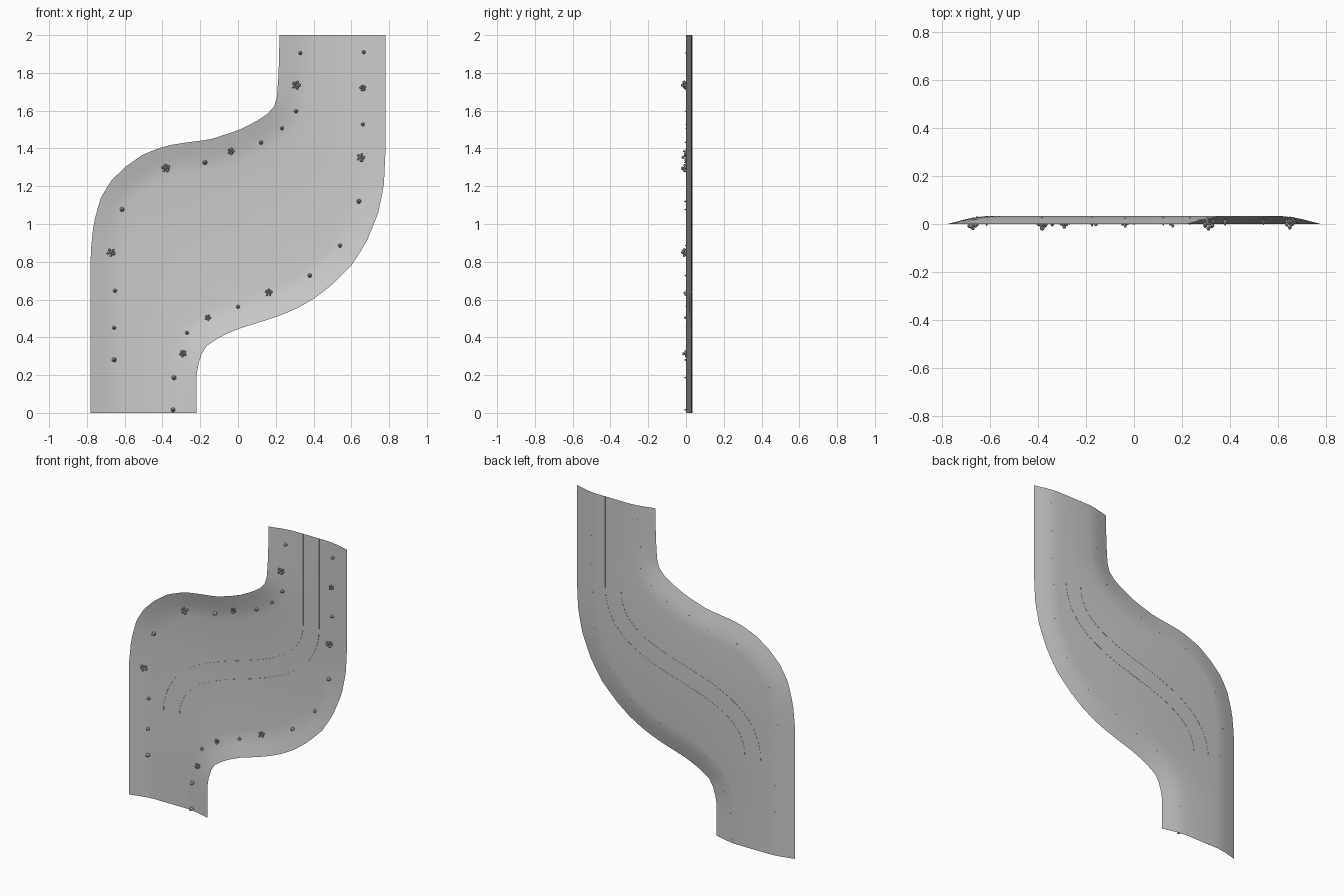
import bpy, bmesh, math, random
from mathutils import Vector, Matrix

if "Cube" in bpy.data.objects:
    bpy.data.objects.remove(bpy.data.objects["Cube"])

random.seed(4)

# Outline control points (x, z) of the two banks
LEFT = [(-.78, 0), (-.78, .4), (-.78, .85), (-.765, 1), (-.73, 1.13), (-.68, 1.22), (-.6, 1.3),
        (-.5, 1.37), (-.38, 1.415), (-.27, 1.432), (-.15, 1.447), (0, 1.495), (.1, 1.545),
        (.18, 1.6), (.205, 1.65), (.215, 1.8), (.22, 2)]
RIGHT = [(-.22, 0), (-.22, .2), (-.205, .28), (-.18, .345), (-.1, .4), (0, .445), (.1, .475),
         (.2, .507), (.3, .547), (.4, .603), (.5, .68), (.605, .785), (.68, .905), (.74, 1.05),
         (.772, 1.2), (.78, 1.37), (.78, 2)]
# Bank profile: distance inward from the edge, depth in y
BANK = [(0, 0), (.04, .010), (.08, .0205), (.12, .028), (.16, .0325)]
FLOOR_Y = .0325


def resample(points, n):
    pts = [Vector(p) for p in points]
    total = [0]
    for a, b in zip(pts, pts[1:]):
        total.append(total[-1] + (b - a).length)
    out = []
    for i in range(n + 1):
        s = total[-1] * i / n
        k = min(next((j for j in range(1, len(pts)) if total[j] >= s - 1e-9), len(pts) - 1), len(pts) - 1)
        t = (s - total[k - 1]) / (total[k] - total[k - 1])
        out.append(pts[k - 1].lerp(pts[k], min(t, 1)))
    return out


def normals(path):
    # Left-hand normal of each path point, horizontal at both tile ends
    res = []
    for i in range(len(path)):
        d = (path[min(i + 1, len(path) - 1)] - path[max(i - 1, 0)]).normalized()
        if i in (0, len(path) - 1):
            d = Vector((0, 1))
        res.append(Vector((-d.y, d.x)))
    return res


def finish(bm, name, angle=None):
    bmesh.ops.recalc_face_normals(bm, faces=bm.faces)
    mesh = bpy.data.meshes.new(name)
    bm.to_mesh(mesh)
    bm.free()
    obj = bpy.data.objects.new(name, mesh)
    bpy.context.collection.objects.link(obj)
    if angle:
        bpy.ops.object.select_all(action='DESELECT')
        obj.select_set(True)
        bpy.context.view_layer.objects.active = obj
        bpy.ops.object.shade_smooth_by_angle(angle=math.radians(angle))
    return obj


def loft(rows, name, closed=False, angle=None):
    bm = bmesh.new()
    grid = [[bm.verts.new(p) for p in row] for row in rows]
    n = len(grid[0])
    for a, b in zip(grid, grid[1:]):
        for j in range(n if closed else n - 1):
            k = (j + 1) % n
            bm.faces.new((a[j], a[k], b[k], b[j]))
    if closed:
        bm.faces.new(grid[0])
        bm.faces.new(grid[-1][::-1])
    return finish(bm, name, angle)


# Ground sheet: two sloping banks joined by a flat floor
left, right = resample(LEFT, 48), resample(RIGHT, 48)
rows = []
for l, nl, r, nr in zip(left, normals(left), right, normals(right)):
    row = [(l - nl * d, y) for d, y in BANK] + [(r + nr * d, y) for d, y in reversed(BANK)]
    rows.append([(p.x, y, p.y) for p, y in row])
loft(rows, "ground_sheet", angle=40)


# S-shaped lane centre line
def bezier(p, t):
    u = 1 - t
    return sum((Vector(q) * w for q, w in zip(p, (u**3, 3*u*u*t, 3*u*t*t, t**3))), Vector((0, 0)))


half = [bezier([(-.5, .58), (-.5, .83), (-.28, .92), (0, 1)], i / 14) for i in range(15)]
lane = [Vector((-.5, 0))] + half
lane += [Vector((-p.x, 2 - p.y)) for p in reversed(lane[:-1])]

# Thin lane borders set into the floor
for name, off in (("lane_border_left", .057), ("lane_border_right", -.057)):
    rows = []
    for p, n in zip(lane, normals(lane)):
        rows.append([((p + n * (off + w)).x, FLOOR_Y + y, (p + n * (off + w)).y)
                     for w, y in ((-.002, -.002), (.002, -.002), (.002, .001), (-.002, .001))])
    loft(rows, name, closed=True)


def ground_y(x, z):
    # Depth of the bank at a point, from its distance to the nearest edge
    q = Vector((x, z))
    d = min((q - p).length for p in resample(LEFT, 150) + resample(RIGHT, 150))
    for (a, ya), (b, yb) in zip(BANK, BANK[1:]):
        if d <= b:
            return ya + (yb - ya) * (d - a) / (b - a)
    return FLOOR_Y


TO_FRONT = Matrix.Rotation(math.radians(90), 4, 'X')  # local +z points to -y


def stem(bm, x, z, y0, y1, r1, r2, seg):
    m = Matrix.Translation((x, (y0 + y1) / 2, z)) @ TO_FRONT
    bmesh.ops.create_cone(bm, cap_ends=True, segments=seg, radius1=r1, radius2=r2,
                          depth=y0 - y1, matrix=m)


# Small pointed trees
PINES = [(.33, 1.905), (.666, 1.91), (.307, 1.597), (.661, 1.528), (.233, 1.507), (.122, 1.432),
         (-.175, 1.326), (-.614, 1.077), (.64, 1.12), (.54, .886), (.38, .727), (-.651, .647),
         (0, .562), (-.27, .424), (-.656, .45), (-.656, .281), (-.339, .186), (-.344, .016)]
for i, (x, z) in enumerate(PINES):
    bm = bmesh.new()
    y, s = ground_y(x, z), random.uniform(.8, 1.1)
    stem(bm, x, z, y + .002, y - .012, .003, .003, 6)
    stem(bm, x, z, y - .008 * s, y - .024 * s, .012 * s, .005 * s, 7)
    stem(bm, x, z, y - .020 * s, y - .038 * s, .009 * s, 0, 7)
    finish(bm, f"pine_{i + 1}")

# Larger leafy trees with clustered crowns
LEAFY = [(.31, 1.735, 1), (.661, 1.72, .7), (.65, 1.353, 1), (-.037, 1.385, .75), (-.383, 1.295, 1),
         (-.672, .849, 1), (.162, .637, .85), (-.159, .504, .7), (-.291, .313, .8)]
for i, (x, z, s) in enumerate(LEAFY):
    bm = bmesh.new()
    y = ground_y(x, z)
    stem(bm, x, z, y + .002, y - .03 * s, .004, .003, 6)
    turn = random.uniform(0, 6.28)
    for k in range(6):
        a, r = turn + k * math.tau / 5, (.016 * s if k < 5 else 0)
        depth = y - (random.uniform(.024, .036) if k < 5 else .044) * s
        m = Matrix.Translation((x + r * math.cos(a), depth, z + r * math.sin(a)))
        bmesh.ops.create_icosphere(bm, subdivisions=1, radius=random.uniform(.008, .011) * s, matrix=m)
    finish(bm, f"leafy_tree_{i + 1}")
